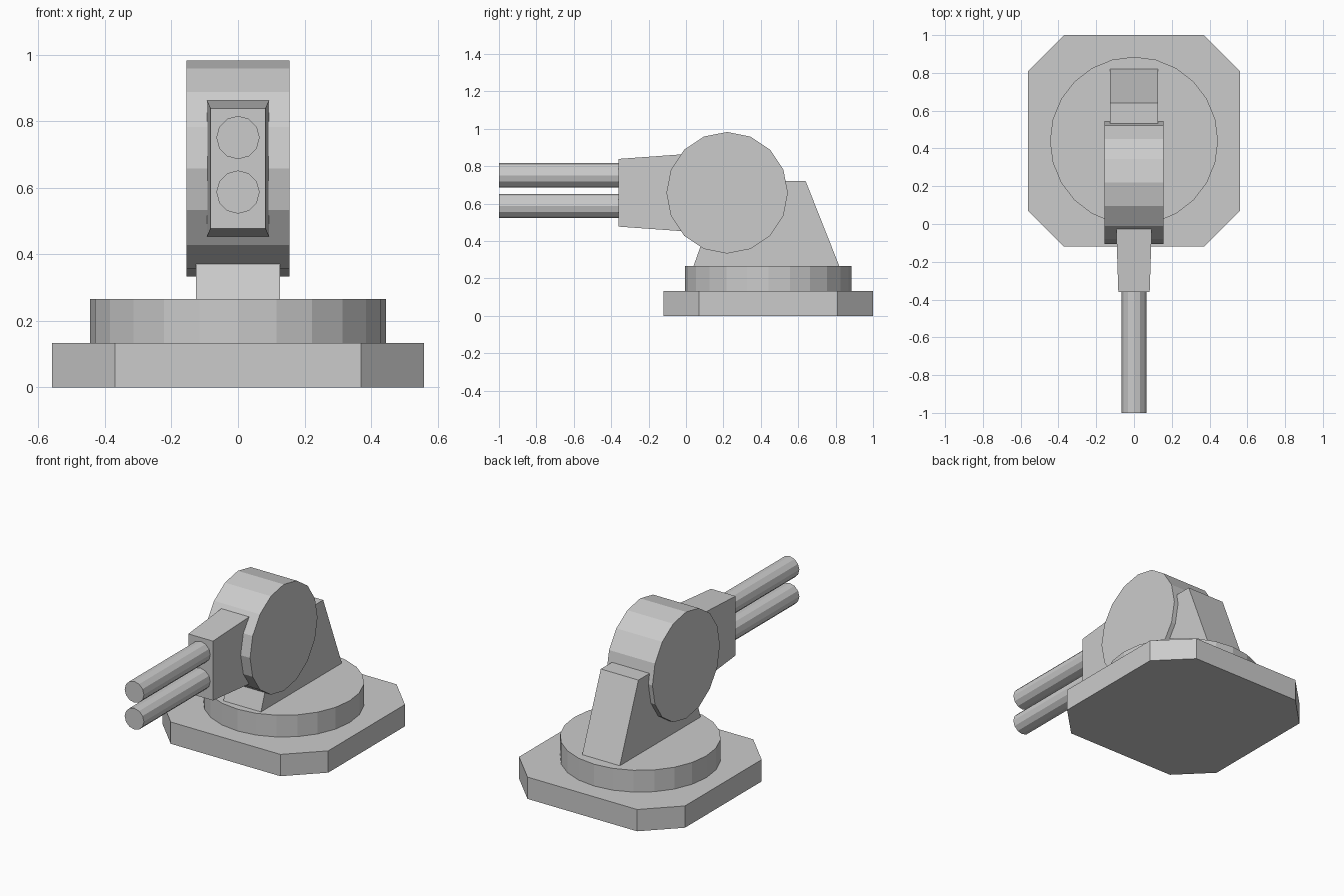
import bpy
import bmesh
import math
from mathutils import Matrix, Vector

if "Cube" in bpy.data.objects:
    bpy.data.objects.remove(bpy.data.objects["Cube"])


def finish(name, bm):
    bmesh.ops.recalc_face_normals(bm, faces=bm.faces[:])
    mesh = bpy.data.meshes.new(name)
    bm.to_mesh(mesh)
    bm.free()
    obj = bpy.data.objects.new(name, mesh)
    bpy.context.collection.objects.link(obj)
    return obj


def extrude_profile(name, points, direction):
    bm = bmesh.new()
    face = bm.faces.new([bm.verts.new(p) for p in points])
    result = bmesh.ops.extrude_face_region(bm, geom=[face], use_keep_orig=True)
    moved = [g for g in result["geom"] if isinstance(g, bmesh.types.BMVert)]
    bmesh.ops.translate(bm, verts=moved, vec=Vector(direction))
    return finish(name, bm)


def cylinder(name, center, radius, depth, sides, axis):
    bm = bmesh.new()
    rot = {"X": Matrix.Rotation(math.pi / 2, 4, "Y"),
           "Y": Matrix.Rotation(math.pi / 2, 4, "X"),
           "Z": Matrix.Identity(4)}[axis]
    bmesh.ops.create_cone(bm, cap_ends=True, segments=sides, radius1=radius,
                          radius2=radius, depth=depth,
                          matrix=Matrix.Translation(center) @ rot)
    return finish(name, bm)


# Base plate: square with cut corners
h, c, cy = 0.56, 0.37, 0.44
outline = [(c, -h), (h, -c), (h, c), (c, h), (-c, h), (-h, c), (-h, -c), (-c, -h)]
extrude_profile("base_plate", [(x, y + cy, 0) for x, y in outline], (0, 0, 0.133))

# Turntable
cylinder("turntable", (0, cy, 0.199), 0.445, 0.134, 24, "Z")

# Sloped support bracket
side = [(0.04, 0.265), (0.82, 0.265), (0.64, 0.72), (0.20, 0.72)]
extrude_profile("support_bracket", [(-0.127, y, z) for y, z in side], (0.254, 0, 0))

# Pivot drum
cylinder("pivot_drum", (0, 0.22, 0.658), 0.325, 0.31, 16, "X")

# Tapered barrel housing, its rear buried in the drum
bm = bmesh.new()
bmesh.ops.create_cube(bm, size=2)
for v in bm.verts:
    front = v.co.y < 0
    v.co = Vector((v.co.x * (0.083 if front else 0.098),
                   -0.36 if front else 0.10,
                   0.658 + v.co.z * (0.181 if front else 0.214)))
finish("barrel_housing", bm)

# Twin barrels
for name, z in (("upper_barrel", 0.751), ("lower_barrel", 0.587)):
    cylinder(name, (0, -0.67, z), 0.065, 0.66, 12, "Y")
